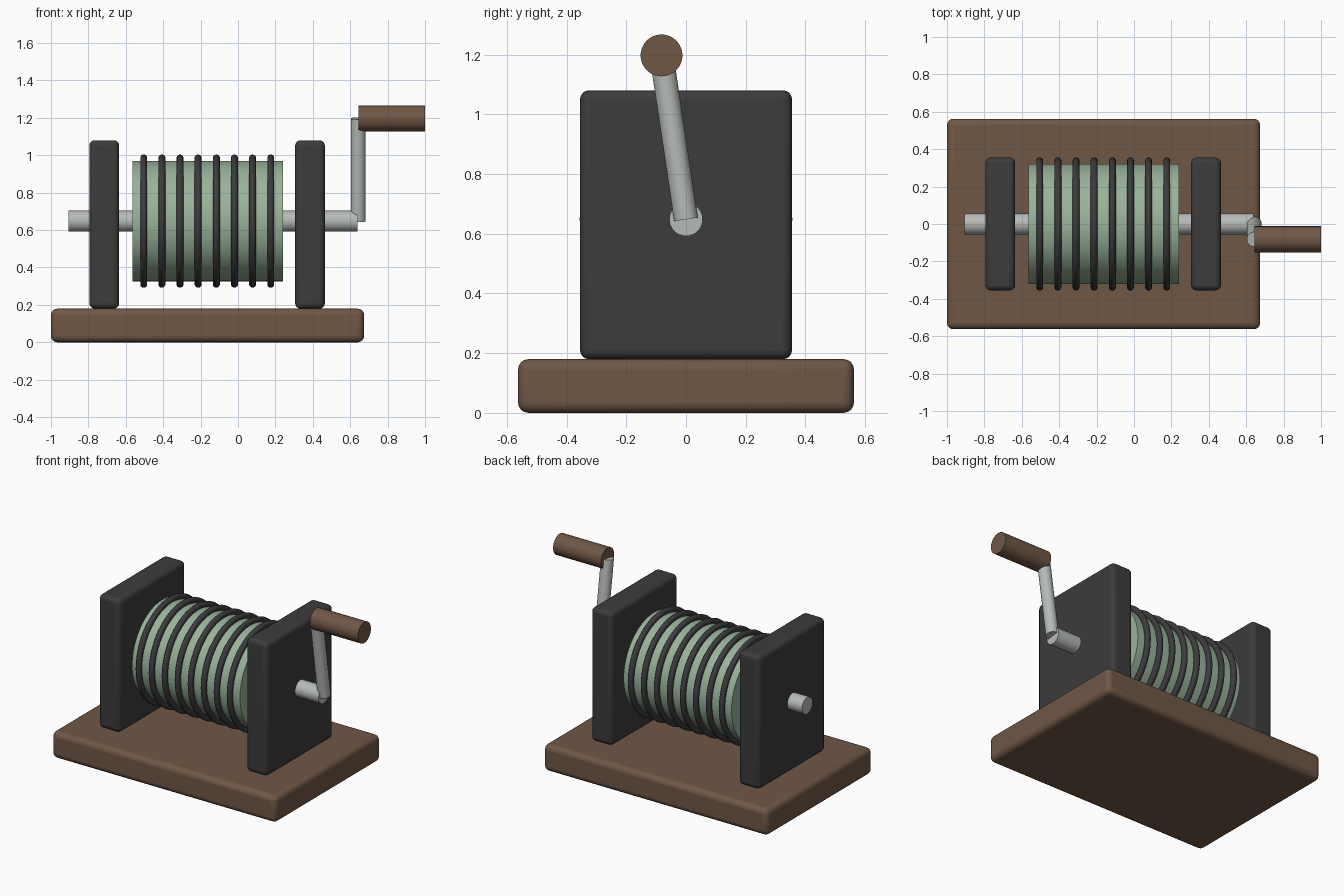
import bpy
import math
from mathutils import Vector

cube = bpy.data.objects.get("Cube")
if cube:
    bpy.data.objects.remove(cube, do_unlink=True)


def material(name, color):
    m = bpy.data.materials.new(name)
    m.use_nodes = True
    m.diffuse_color = (*color, 1)
    m.node_tree.nodes["Principled BSDF"].inputs["Base Color"].default_value = (*color, 1)
    return m


wood = material("brown wood", (0.16, 0.095, 0.06))
iron = material("dark iron", (0.045, 0.045, 0.045))
steel = material("pale steel", (0.47, 0.50, 0.47))
green = material("sage green", (0.32, 0.45, 0.33))


def finish(name, mat):
    ob = bpy.context.object
    ob.name = name
    ob.data.materials.append(mat)
    bpy.ops.object.shade_smooth_by_angle(angle=math.radians(40))
    return ob


def block(name, center, size, radius, mat):
    bpy.ops.mesh.primitive_cube_add(size=1, location=center)
    ob = bpy.context.object
    ob.scale = size
    bpy.ops.object.transform_apply(location=False, rotation=False, scale=True)
    bevel = ob.modifiers.new("rounded edges", "BEVEL")
    bevel.width = radius
    bevel.segments = 4
    return finish(name, mat)


def rod(name, start, end, radius, mat, sides=48):
    start, end = Vector(start), Vector(end)
    axis = end - start
    bpy.ops.mesh.primitive_cylinder_add(
        vertices=sides, radius=radius, depth=axis.length,
        location=(start + end) / 2,
        rotation=axis.to_track_quat("Z", "Y").to_euler())
    return finish(name, mat)


AXIS_Z = 0.648

# Base and the two upright supports
block("base", (-0.163, 0, 0.09), (1.675, 1.125, 0.18), 0.035, wood)
for side, x in (("right", -0.715), ("left", 0.385)):
    block(side + "_support", (x, 0, 0.63), (0.16, 0.71, 0.9), 0.03, iron)

# Drum on its axle
rod("axle", (-0.905, 0, AXIS_Z), (0.64, 0, AXIS_Z), 0.056, steel)
rod("drum", (-0.565, 0, AXIS_Z), (0.24, 0, AXIS_Z), 0.322, green, 64)

# Cable turns around the drum
for i in range(8):
    bpy.ops.mesh.primitive_torus_add(
        major_radius=0.337, minor_radius=0.019, major_segments=64, minor_segments=14,
        location=(-0.504 + i * 0.097, 0, AXIS_Z), rotation=(0, math.pi / 2, 0))
    finish(f"cable_turn_{i + 1}", iron)

# Crank arm and hand grip
rod("crank_arm", (0.643, 0, AXIS_Z), (0.643, -0.082, 1.197), 0.04, steel)
rod("crank_grip", (0.643, -0.082, 1.197), (1.0, -0.082, 1.197), 0.07, wood)
